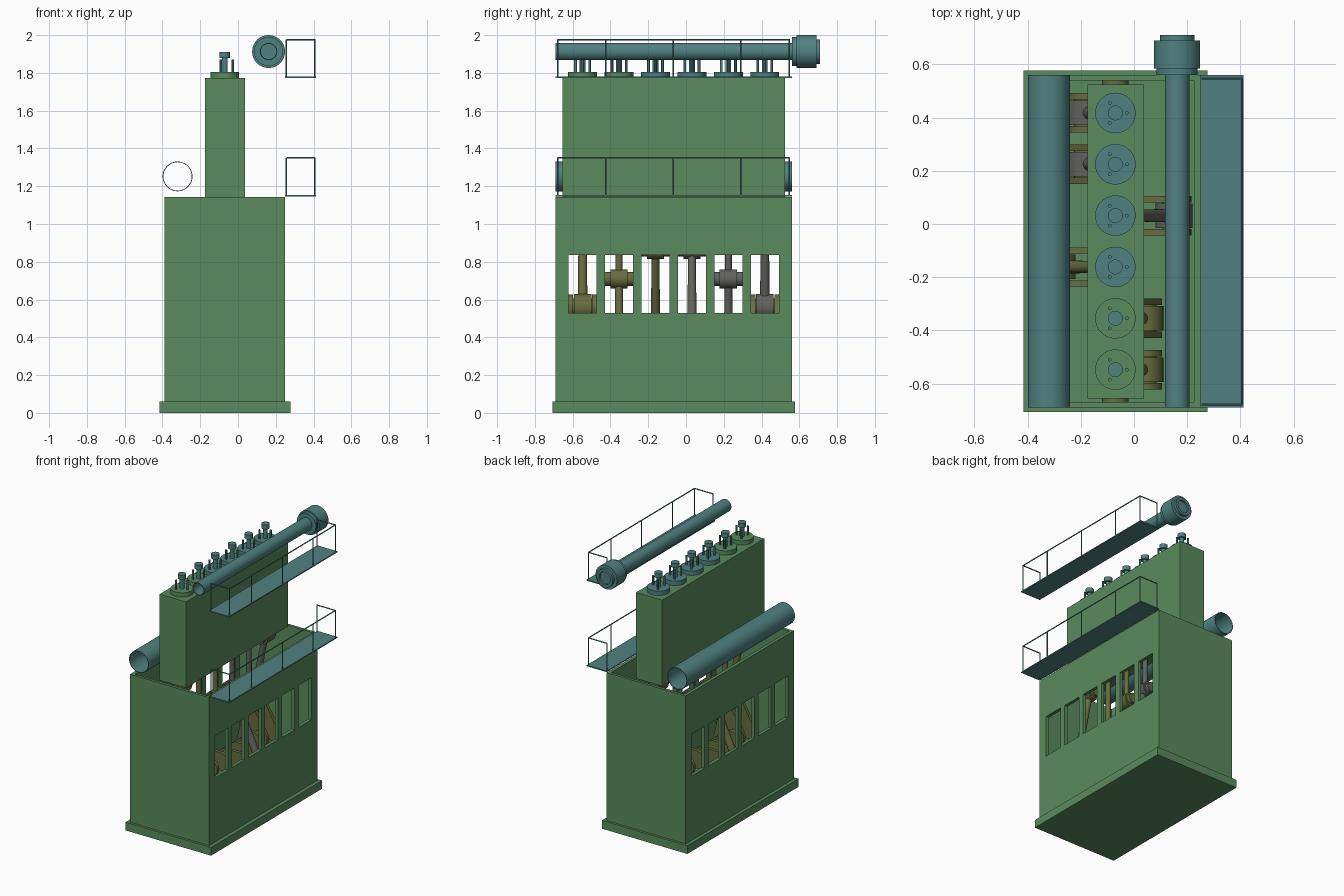
import bpy, bmesh, math
from mathutils import Vector

if "Cube" in bpy.data.objects:
    bpy.data.objects.remove(bpy.data.objects["Cube"])

def mat(name, c):
    m = bpy.data.materials.new(name)
    m.diffuse_color = (*c, 1)
    m.use_nodes = True
    m.node_tree.nodes["Principled BSDF"].inputs["Base Color"].default_value = m.diffuse_color
    return m

GREEN = mat("frame_green", (0.10, 0.26, 0.11))
OLIVE = mat("crank_olive", (0.14, 0.15, 0.05))
GREY = mat("rod_grey", (0.12, 0.12, 0.11))
TEAL = mat("pipe_teal", (0.08, 0.22, 0.22))
XC, YC, ZC = -0.07, -0.065, 0.37          # crank axis and engine middle
PITCH, THROW, ROD = 0.193, 0.22, 0.541
Y0, Y1 = -0.69, 0.56
CYL = [YC + PITCH * (i - 2.5) for i in range(6)]

def finish(name, bm, m, smooth=False):
    bmesh.ops.recalc_face_normals(bm, faces=bm.faces)
    me = bpy.data.meshes.new(name)
    bm.to_mesh(me)
    bm.free()
    me.materials.append(m)
    ob = bpy.data.objects.new(name, me)
    bpy.context.collection.objects.link(ob)
    bpy.ops.object.select_all(action='DESELECT')
    bpy.context.view_layer.objects.active = ob
    ob.select_set(True)
    if smooth:
        bpy.ops.object.shade_smooth_by_angle()
    return ob

def add_box(bm, x, y, z):
    vs = bmesh.ops.create_cube(bm, size=1)["verts"]
    for v in vs:
        v.co = [(a + b) / 2 + c * (b - a) for (a, b), c in zip((x, y, z), v.co)]

def add_rod(bm, a, b, r, r2=None, n=24):
    a, b = Vector(a), Vector(b)
    d = b - a
    vs = bmesh.ops.create_cone(bm, cap_ends=True, segments=n, radius1=r,
                               radius2=r if r2 is None else r2, depth=d.length)["verts"]
    q = d.to_track_quat('Z', 'Y')
    for v in vs:
        v.co = q @ v.co + (a + b) / 2

def box(name, x, y, z, m):
    bm = bmesh.new()
    add_box(bm, x, y, z)
    return finish(name, bm, m)

def lathe(name, cx, cz, profile, m, closed, n=48):
    """Spin (radius, y) points around a lengthwise axis."""
    bm = bmesh.new()
    rings = [[bm.verts.new((cx + r * math.cos(t), y, cz + r * math.sin(t)))
              for t in (2 * math.pi * k / n for k in range(n))] for r, y in profile]
    pairs = list(zip(rings, rings[1:]))
    if closed:
        pairs.append((rings[-1], rings[0]))
    else:
        bm.faces.new(rings[0])
        bm.faces.new(rings[-1])
    for a, b in pairs:
        for k in range(n):
            bm.faces.new((a[k], a[k - 1], b[k - 1], b[k]))
    return finish(name, bm, m, True)

def cut(ob, boxes):
    bm = bmesh.new()
    for b in boxes:
        add_box(bm, *b)
    c = finish("cutter", bm, GREEN)
    c.hide_render = True
    mod = ob.modifiers.new("cut", 'BOOLEAN')
    mod.object, mod.operation, mod.solver = c, 'DIFFERENCE', 'EXACT'
    bpy.context.view_layer.objects.active = ob
    bpy.ops.object.modifier_apply(modifier="cut")
    bpy.data.objects.remove(c)

# Bedplate, open-topped crankcase with windows, cylinder block
box("base_plate", (-0.415, 0.277), (-0.707, 0.577), (0, 0.06), GREEN)
case = box("crankcase", (-0.39, 0.25), (Y0, Y1), (0.06, 1.143), GREEN)
cut(case, [((-0.366, 0.226), (Y0 + 0.02, Y1 - 0.02), (0.075, 1.3))])
cut(case, [((-0.6, 0.5), (y - 0.074, y + 0.074), (0.53, 0.837)) for y in CYL])
box("cylinder_block", (-0.175, 0.037), (-0.655, 0.525), (1.143, 1.773), GREEN)

# Crankshaft with paired webs, connecting rods, crossheads, piston rods
shaft = bmesh.new()
edges = [Y0 + 0.02] + [y + s * 0.055 for y in CYL for s in (-1, 1)] + [Y1 - 0.02]
for a, b in zip(edges[::2], edges[1::2]):
    add_rod(shaft, (XC, a, ZC), (XC, b, ZC), 0.05, n=32)

for i, (y, deg) in enumerate(zip(CYL, (60, -60, 180, 0, 240, 120))):
    t = math.radians(deg)
    px, pz = XC + THROW * math.cos(t), ZC + THROW * math.sin(t)
    hz = pz + math.sqrt(ROD ** 2 - (px - XC) ** 2)
    for s in (-1, 1):
        web = []
        for k in range(26):
            a = math.pi * ((k % 13) / 12 - 0.5) + (math.pi if k > 12 else 0) + t
            cx, cz = (px, pz) if k < 13 else (XC, ZC)
            web.append((cx + 0.066 * math.cos(a), cz + 0.066 * math.sin(a)))
        f = shaft.faces.new([shaft.verts.new((x, y + s * 0.05, z)) for x, z in web])
        ex = bmesh.ops.extrude_face_region(shaft, geom=[f])["geom"]
        for v in ex:
            if isinstance(v, bmesh.types.BMVert):
                v.co.y += s * 0.024
        shaft.faces.new([shaft.verts.new((x, y + s * 0.05, z)) for x, z in web]) if not f.is_valid else None
    add_rod(shaft, (px, y - 0.06, pz), (px, y + 0.06, pz), 0.045)
    n = i + 1
    bm = bmesh.new()
    add_rod(bm, (px, y, pz), (XC, y, hz), 0.026, 0.02)
    add_rod(bm, (px, y - 0.046, pz), (px, y + 0.046, pz), 0.07, n=32)
    add_rod(bm, (XC, y - 0.046, hz), (XC, y + 0.046, hz), 0.05, n=32)
    finish(f"connecting_rod_{n}", bm, OLIVE if n < 4 else GREY, True)
    bm = bmesh.new()
    add_rod(bm, (XC, y - 0.074, hz), (XC, y + 0.074, hz), 0.037, n=32)
    add_rod(bm, (XC, y, hz), (XC, y, max(hz + 0.1, 1.18)), 0.018)
    finish(f"crosshead_{n}", bm, OLIVE if n < 4 else GREY, True)

    # Cylinder cover and exhaust valve on three pillars
    bm = bmesh.new()
    add_rod(bm, (XC, y, 1.773), (XC, y, 1.805), 0.076, n=40)
    finish(f"cylinder_cover_{n}", bm, GREEN if n < 3 else TEAL, True)
    bm = bmesh.new()
    add_rod(bm, (XC, y, 1.805), (XC, y, 1.882), 0.015)
    add_rod(bm, (XC, y, 1.878), (XC, y, 1.91), 0.028)
    for k in range(3):
        a = 2 * math.pi * k / 3
        x2, y2 = XC + 0.043 * math.cos(a), y + 0.043 * math.sin(a)
        add_rod(bm, (x2, y2, 1.8), (x2, y2, 1.872), 0.007, n=12)
    finish(f"exhaust_valve_{n}", bm, TEAL, True)
finish("crankshaft", shaft, OLIVE, True)

# Scavenge air receiver (open tube), exhaust pipe, turbocharger
lathe("air_receiver", -0.32, 1.252, [(0.079, Y0), (0.079, Y1), (0.075, Y1), (0.075, Y0)], TEAL, True)
EX, EZ = 0.162, 1.913
lathe("exhaust_pipe", EX, EZ, [(0.046, Y0), (0.046, Y1 + 0.02), (0.041, Y1 + 0.02), (0.041, Y0)], TEAL, True)
lathe("turbocharger", EX, EZ, [(0.077, Y1), (0.077, 0.585), (0.087, 0.585), (0.087, 0.69),
      (0.065, 0.69), (0.065, 0.71), (0.045, 0.71), (0.045, 0.695)], TEAL, False)

# Walkways with a railing round the outer side and both ends
for name, z in (("lower", 1.15), ("upper", 1.776)):
    box(f"{name}_walkway", (0.25, 0.412), (Y0, Y1), (z - 0.004, z + 0.004), TEAL)
    bm = bmesh.new()
    xi, xo, ya, yb, top = 0.256, 0.406, -0.678, 0.547, z + 0.2
    for x, y in [(xi, ya), (xi, yb)] + [(xo, y) for y in (ya, -0.425, -0.067, 0.289, yb)]:
        add_rod(bm, (x, y, z), (x, y, top), 0.004, n=8)
    path = [(xi, ya, top), (xo, ya, top), (xo, yb, top), (xi, yb, top)]
    for a, b in zip(path, path[1:]):
        add_rod(bm, a, b, 0.004, n=8)
    finish(f"{name}_railing", bm, TEAL)
